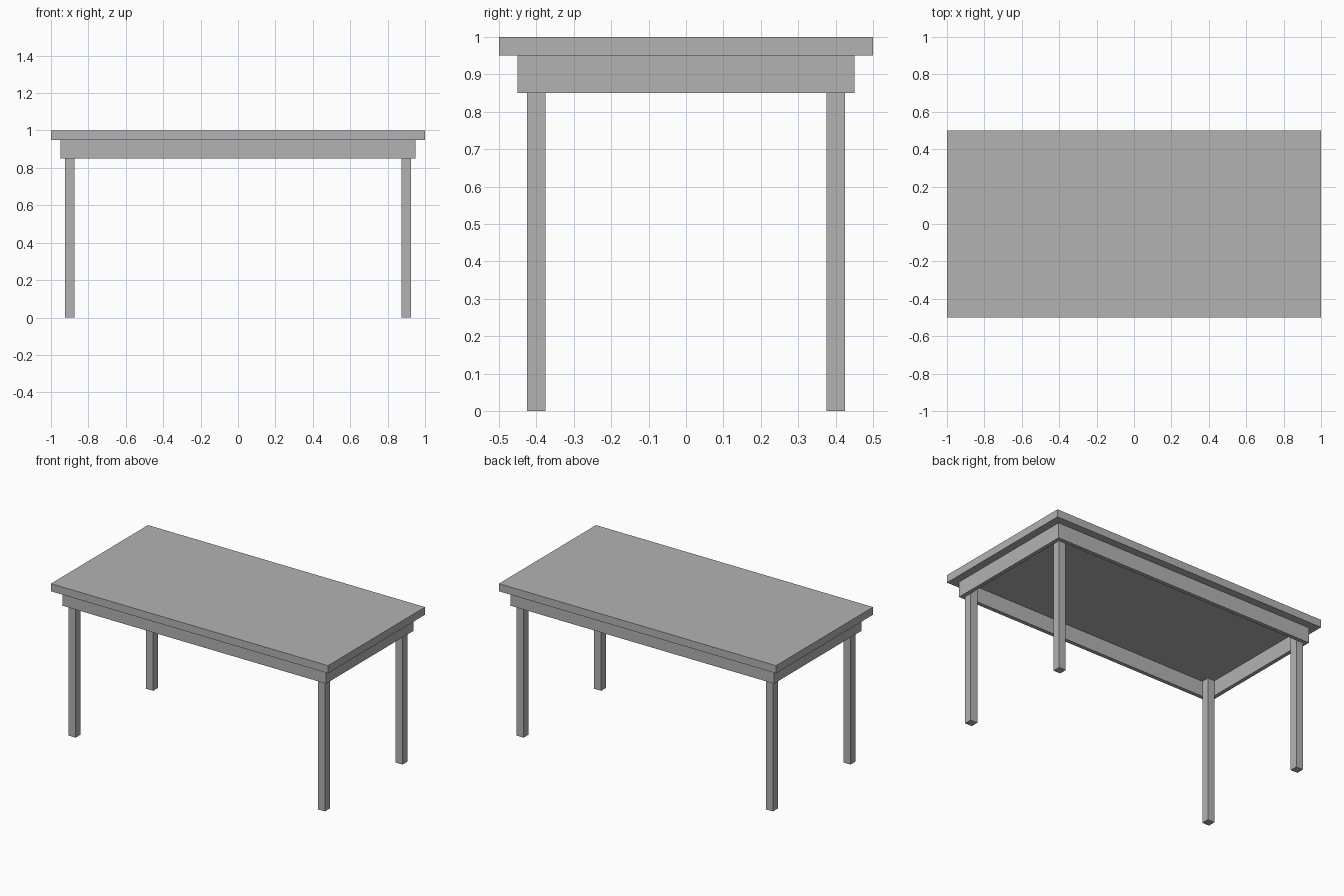
import bpy

cube = bpy.data.objects.get("Cube")
if cube:
    bpy.data.objects.remove(cube, do_unlink=True)

# One plain grey for the whole table
grey = bpy.data.materials.new("plain grey")
grey.use_nodes = True
colour = (0.45, 0.45, 0.45, 1)
grey.diffuse_color = colour
grey.node_tree.nodes["Principled BSDF"].inputs["Base Color"].default_value = colour


def box(name, centre, size):
    """Add a box with its size applied to the mesh."""
    bpy.ops.mesh.primitive_cube_add(size=1, location=centre)
    obj = bpy.context.object
    obj.name = name
    obj.scale = size
    bpy.ops.object.transform_apply(location=False, rotation=False, scale=True)
    obj.data.materials.append(grey)
    return obj


TOP_UNDERSIDE = 0.95
APRON_HEIGHT = 0.1
BOARD = 0.025
APRON_X, APRON_Y = 0.95, 0.45
apron_z = TOP_UNDERSIDE - APRON_HEIGHT / 2

# Table top
box("table_top", (0, 0, 0.975), (2, 1, 0.05))

# Apron boards: long ones front and back, short ones fitted between them
for side, name in ((-1, "front"), (1, "back")):
    box(name + "_apron", (0, side * (APRON_Y - BOARD / 2), apron_z),
        (2 * APRON_X, BOARD, APRON_HEIGHT))
for side, name in ((-1, "right"), (1, "left")):
    box(name + "_apron", (side * (APRON_X - BOARD / 2), 0, apron_z),
        (BOARD, 2 * (APRON_Y - BOARD), APRON_HEIGHT))

# Square legs standing inside the apron corners, up to the top
for sx, x_name in ((-1, "right"), (1, "left")):
    for sy, y_name in ((-1, "front"), (1, "back")):
        box(f"{y_name}_{x_name}_leg", (sx * 0.9, sy * 0.4, TOP_UNDERSIDE / 2),
            (0.05, 0.05, TOP_UNDERSIDE))
